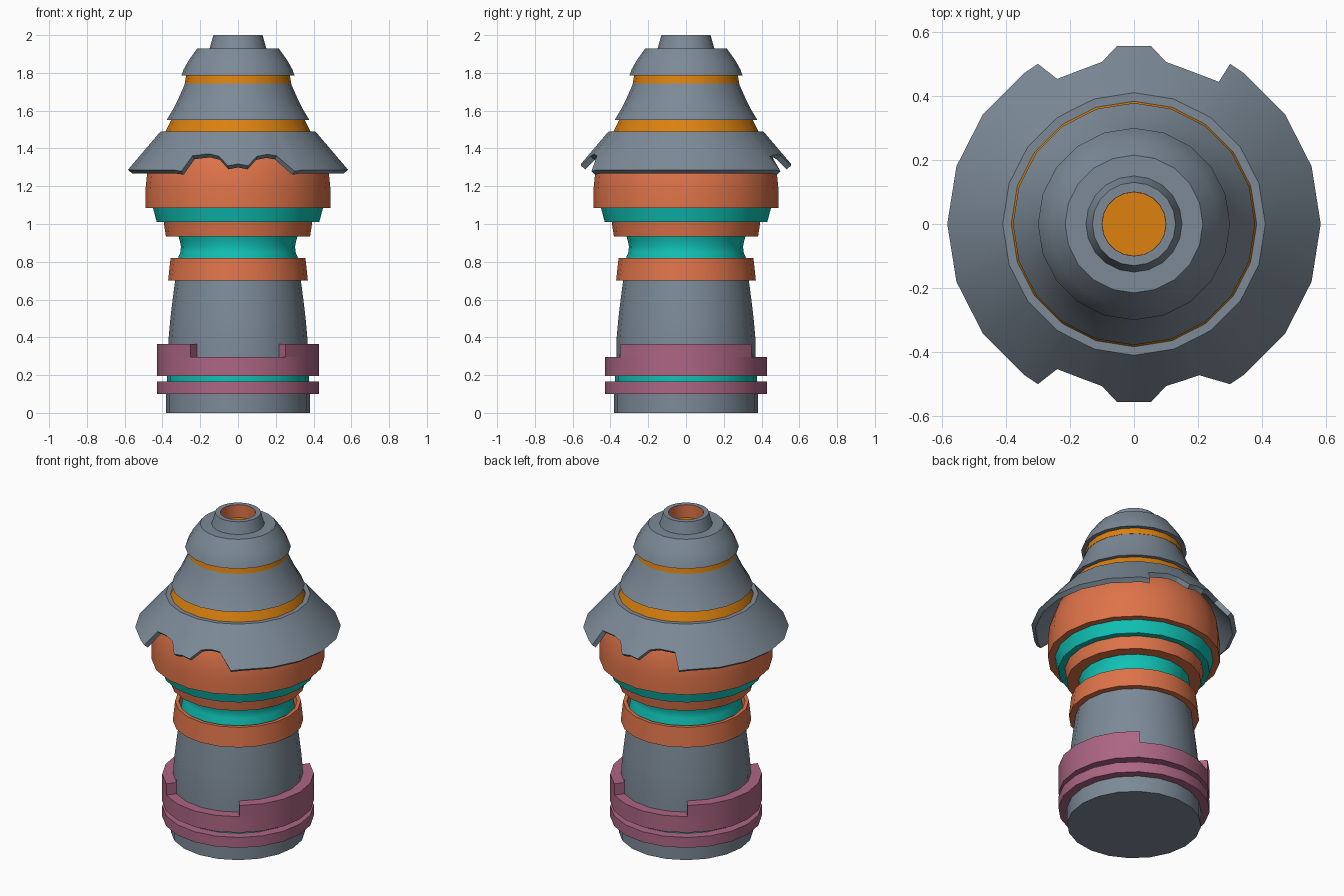
import bpy, bmesh, math

if "Cube" in bpy.data.objects:
    bpy.data.objects.remove(bpy.data.objects["Cube"])

N = 20  # sides of every turned part


def srgb(r, g, b):
    def lin(c):
        c /= 255
        return c / 12.92 if c <= 0.04045 else ((c + 0.055) / 1.055) ** 2.4
    return (lin(r), lin(g), lin(b), 1)


def material(name, rgb):
    m = bpy.data.materials.new(name)
    m.diffuse_color = srgb(*rgb)
    m.use_nodes = True
    m.node_tree.nodes["Principled BSDF"].inputs["Base Color"].default_value = m.diffuse_color
    return m


GREY = material("slate_grey", (124, 138, 151))
CORAL = material("coral_orange", (222, 115, 73))
TEAL = material("teal", (16, 193, 181))
PLUM = material("plum", (172, 102, 130))
AMBER = material("amber", (220, 129, 14))


def finish(bm, name, mat):
    bmesh.ops.recalc_face_normals(bm, faces=bm.faces[:])
    me = bpy.data.meshes.new(name)
    bm.to_mesh(me)
    bm.free()
    me.materials.append(mat)
    ob = bpy.data.objects.new(name, me)
    bpy.context.collection.objects.link(ob)
    bpy.ops.object.select_all(action='DESELECT')
    ob.select_set(True)
    bpy.context.view_layer.objects.active = ob
    bpy.ops.object.shade_smooth_by_angle(angle=math.radians(30))
    return ob


def skin(columns, closed):
    """Join a ring of vertical point columns; closed loops the profile, else ends are capped."""
    bm = bmesh.new()
    cols = [[bm.verts.new(p) for p in c] for c in columns]
    k = len(cols[0])
    for i, a in enumerate(cols):
        b = cols[(i + 1) % len(cols)]
        for j in range(k if closed else k - 1):
            j2 = (j + 1) % k
            bm.faces.new((a[j], b[j], b[j2], a[j2]))
    if not closed:
        bm.faces.new([c[0] for c in cols])
        bm.faces.new([c[-1] for c in cols])
    return bm


def turned(profile, closed=False):
    cols = []
    for i in range(N):
        a = 2 * math.pi * i / N
        cols.append([(r * math.cos(a), r * math.sin(a), z) for r, z in profile])
    return skin(cols, closed)


# Solid turned parts: name, material, (radius, height) profile
SOLIDS = [
    ("base_foot", GREY, [(.38, 0), (.38, .12)]),
    ("base_band", TEAL, [(.375, .12), (.375, .25)]),
    ("lower_column", GREY, [(.37, .25), (.367, .40), (.358, .50), (.346, .60), (.333, .70), (.325, .76)]),
    ("neck", TEAL, [(.322, .76), (.318, .82), (.305, .85), (.302, .88), (.308, .91), (.318, .945)]),
    ("lower_flange", CORAL, [(.382, .935), (.393, 1.01)]),
    ("upper_band", TEAL, [(.43, 1.01), (.45, 1.085)]),
    ("upper_body", CORAL, [(.49, 1.085), (.49, 1.18), (.48, 1.28), (.45, 1.37), (.40, 1.44)]),
    ("shoulder_band", AMBER, [(.388, 1.48), (.352, 1.555)]),
    ("cone", GREY, [(.378, 1.55), (.342, 1.61), (.308, 1.68), (.28, 1.745)]),
    ("head_band", AMBER, [(.282, 1.745), (.274, 1.79)]),
    ("hole_floor", AMBER, [(.105, 1.90), (.105, 1.92)]),
]
for name, mat, prof in SOLIDS:
    finish(turned(prof), name, mat)

# Rings and hollow parts
RINGS = [
    ("base_ring", PLUM, [(.36, .10), (.43, .10), (.43, .165), (.36, .165)]),
    ("neck_collar", CORAL, [(.32, .70), (.37, .70), (.357, .82), (.335, .82), (.325, .76)]),
    ("head_cap", GREY, [(.10, 1.785), (.30, 1.785), (.287, 1.82), (.262, 1.865), (.215, 1.93), (.10, 1.93)]),
    ("top_nozzle", GREY, [(.103, 1.92), (.15, 1.93), (.137, 1.975), (.13, 2.0), (.10, 2.0)]),
    ("nozzle_lining", CORAL, [(.103, 1.91), (.103, 1.995), (.0995, 1.9995), (.099, 1.91)]),
]
for name, mat, prof in RINGS:
    finish(turned(prof, True), name, mat)

# Clamp ring with raised left and right sections
bm = turned([(.36, .195), (.43, .195), (.43, .295), (.36, .295)], True)
raised = []
for f in bm.faces:
    c = f.calc_center_median()
    if c.z > .29 and abs(c.y) < abs(c.x) * math.tan(math.radians(54)):
        raised.append(f)
new = bmesh.ops.extrude_face_region(bm, geom=raised)["geom"]
bmesh.ops.translate(bm, vec=(0, 0, .07), verts=[v for v in new if isinstance(v, bmesh.types.BMVert)])
finish(bm, "clamp_ring", PLUM)

# Flared skirt with toothed notches at front and back
R = .583


def rim(deg):
    return (R * math.cos(math.radians(deg)), R * math.sin(math.radians(deg)))


def half(right_x, right_y, s):
    """Notched half outline, right to left; s is +1 at the back, -1 at the front."""
    pts = [rim(d) for d in (0, 18, 36, 54)]
    pts += [(.30, .50), (right_x, right_y)]
    if right_x < .25:
        pts.append((.157, .488))
    else:
        pts.append((.152, .487))
    pts += [(.10, .506), (.053, .556), (0, .556), (-.053, .556), (-.10, .506),
            (-.154, .486), (-.24, .453), (-.30, .50)]
    pts += [rim(d) for d in (126, 144, 162)]
    return [(x, s * y) for x, y in pts]


back = half(.265, .444, 1)
front = half(.203, .472, -1)
outline = back + [(-R, 0)] + front[:0:-1]
step = math.radians(360 / N)
columns = []
for x, y in outline:
    a = math.atan2(y, x)
    # scale of the flat-sided cone at this direction
    k = math.cos(step / 2) / math.cos((a % step) - step / 2)
    p = math.hypot(x, y) / k
    z = 1.49 - (p - .41) * 1.176
    prof = [(.36, 1.49), (.41, 1.49), (p, z), (p - .023, z - .019), (.387, 1.471), (.36, 1.471)]
    columns.append([(r * k * math.cos(a), r * k * math.sin(a), h) for r, h in prof])
finish(skin(columns, True), "flared_skirt", GREY)
